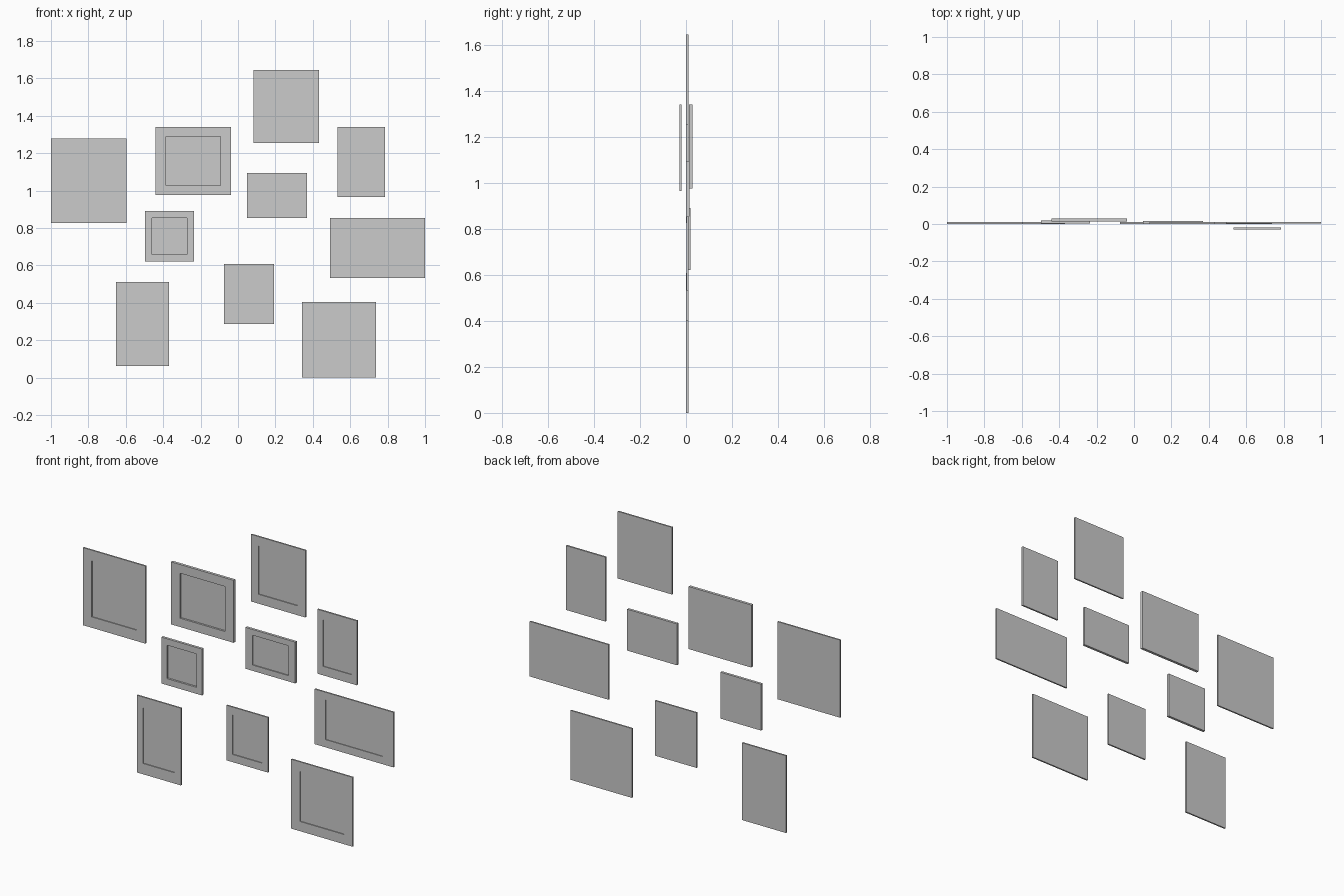
import bpy, bmesh

if "Cube" in bpy.data.objects:
    bpy.data.objects.remove(bpy.data.objects["Cube"])

OPENING = 0.72  # opening size as a share of the frame size


def picture_frame(name, x0, x1, z0, z1, front, back, depth):
    """Box with a recessed picture panel in its front face."""
    cx, cz, hw, hh = (x0 + x1) / 2, (z0 + z1) / 2, (x1 - x0) / 2, (z1 - z0) / 2
    bm = bmesh.new()

    def ring(scale, y):
        return [bm.verts.new((cx + sx * hw * scale, y, cz + sz * hh * scale))
                for sx, sz in ((-1, -1), (1, -1), (1, 1), (-1, 1))]

    # back edge, front edge, opening edge, panel edge
    rings = [ring(1, back), ring(1, front), ring(OPENING, front),
             ring(OPENING, front + depth)]
    for a, b in zip(rings, rings[1:]):
        for i in range(4):
            j = (i + 1) % 4
            bm.faces.new((a[i], a[j], b[j], b[i]))
    bm.faces.new(rings[0][::-1])
    bm.faces.new(rings[-1])
    bmesh.ops.recalc_face_normals(bm, faces=bm.faces)
    mesh = bpy.data.meshes.new(name)
    bm.to_mesh(mesh)
    bm.free()
    bpy.context.collection.objects.link(bpy.data.objects.new(name, mesh))


# x range, z range, front y, back y, recess depth
frames = {
    "frame_far_left": (-1.0, -0.597, 0.826, 1.278, 0.001, 0.010, 0.005),
    "frame_upper_left": (-0.441, -0.037, 0.976, 1.340, 0.013, 0.029, 0.011),
    "frame_top": (0.083, 0.433, 1.254, 1.645, 0.001, 0.010, 0.005),
    "frame_upper_right": (0.532, 0.786, 0.965, 1.340, -0.029, -0.019, 0.004),
    "frame_centre": (0.048, 0.369, 0.853, 1.094, 0.000, 0.015, 0.006),
    "frame_middle_left": (-0.497, -0.235, 0.620, 0.890, 0.004, 0.019, 0.011),
    "frame_far_right": (0.492, 1.0, 0.532, 0.853, 0.002, 0.011, 0.004),
    "frame_lower_middle": (-0.075, 0.193, 0.286, 0.607, 0.001, 0.010, 0.005),
    "frame_lower_left": (-0.652, -0.369, 0.061, 0.511, 0.001, 0.010, 0.005),
    "frame_lower_right": (0.342, 0.738, 0.0, 0.404, 0.001, 0.010, 0.005),
}
for name, dims in frames.items():
    picture_frame(name, *dims)
